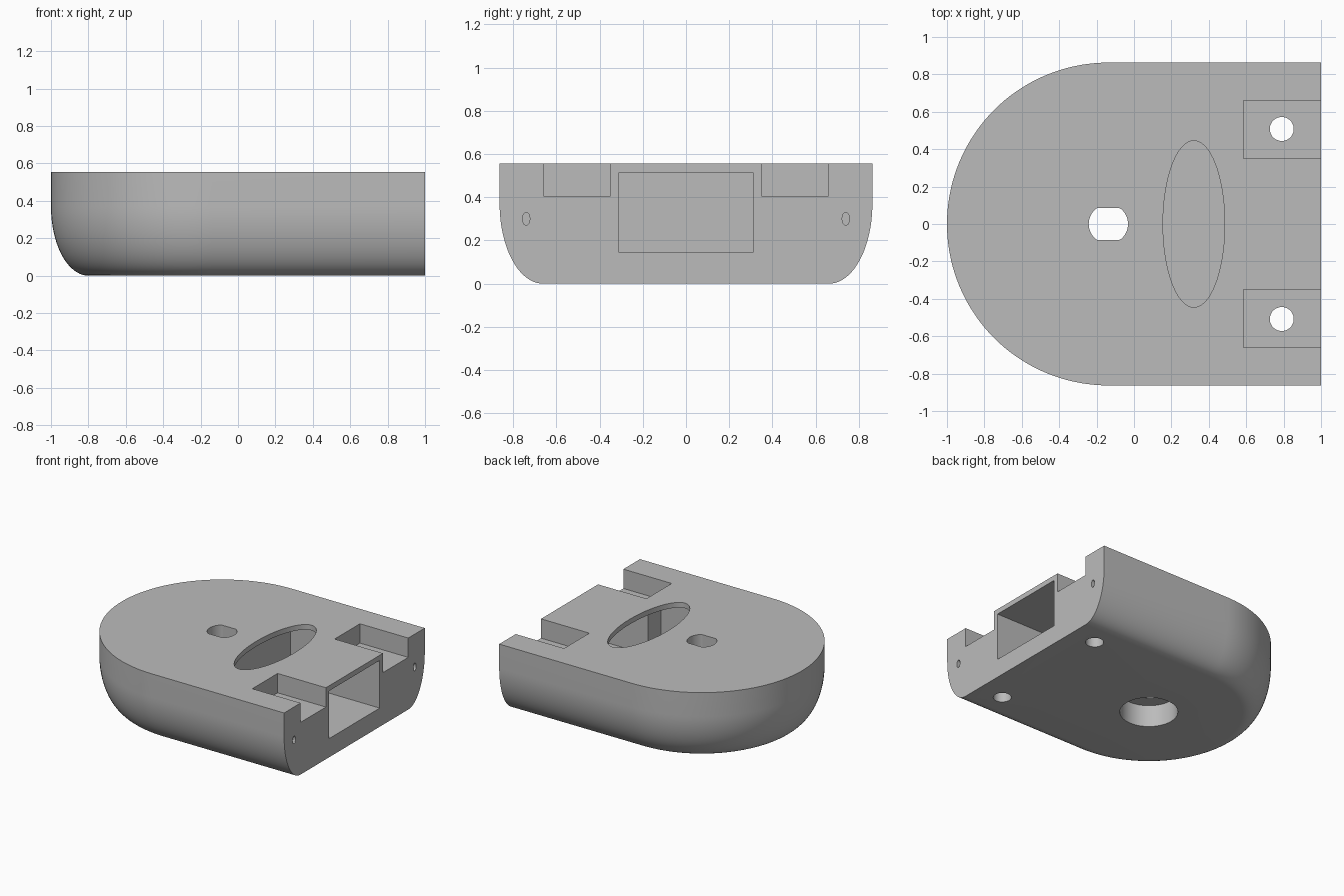
import bpy, bmesh, math
from math import cos, sin, pi

cube = bpy.data.objects.get("Cube")
if cube:
    bpy.data.objects.remove(cube, do_unlink=True)

HEIGHT, END, ARC_X, RADIUS = 0.555, 1.0, -0.137, 0.863
ROUND_IN, ROUND_UP = 0.2, 0.37      # elliptical rounding of the lower edge
LID, FLOOR = 0.515, 0.145           # cavity ceiling and floor

grey = bpy.data.materials.new("plain grey")
grey.use_nodes = True
colour = (0.5, 0.5, 0.5, 1)
grey.diffuse_color = colour
grey.node_tree.nodes["Principled BSDF"].inputs["Base Color"].default_value = colour


def loft(name, rings):
    """Closed solid through stacked rings of equal point count."""
    bm = bmesh.new()
    loops = [[bm.verts.new(p) for p in ring] for ring in rings]
    n = len(loops[0])
    for low, high in zip(loops, loops[1:]):
        for i in range(n):
            j = (i + 1) % n
            bm.faces.new((low[i], low[j], high[j], high[i]))
    bm.faces.new(loops[0][::-1])
    bm.faces.new(loops[-1])
    bmesh.ops.recalc_face_normals(bm, faces=bm.faces[:])
    mesh = bpy.data.meshes.new(name)
    bm.to_mesh(mesh)
    bm.free()
    mesh.materials.append(grey)
    obj = bpy.data.objects.new(name, mesh)
    bpy.context.collection.objects.link(obj)
    return obj


def prism(name, outline, z0, z1):
    return loft(name, [[(x, y, z) for x, y in outline] for z in (z0, z1)])


def box(name, x0, x1, y0, y1, z0, z1):
    return prism(name, [(x0, y0), (x1, y0), (x1, y1), (x0, y1)], z0, z1)


def ellipse(cx, cy, rx, ry, n=64):
    return [(cx + rx * cos(2 * pi * i / n), cy + ry * sin(2 * pi * i / n)) for i in range(n)]


def body_ring(inset, z, n=72):
    r = RADIUS - inset
    arc = [pi / 2 + pi * i / n for i in range(n + 1)]
    return ([(END, r, z)] + [(ARC_X + r * cos(a), r * sin(a), z) for a in arc]
            + [(END, -r, z)])


# Body: half-round slab with a rounded lower edge
rings = []
for i in range(21):
    a = pi / 2 * i / 20
    rings.append(body_ring(ROUND_IN * (1 - sin(a)), ROUND_UP * (1 - cos(a))))
rings.append(body_ring(0, HEIGHT))
body = loft("body", rings)

# Cavity with its end mouth and the oval window in the lid
cutters = [
    box("inner_cavity", 0.12, 0.545, -0.47, 0.47, FLOOR, LID),
    box("end_mouth", 0.5, 1.1, -0.31, 0.31, FLOOR, LID),
    prism("oval_window", ellipse(0.32, 0, 0.165, 0.445, 96), 0.4, 0.7),
]

# Shaft hole with two flats, and the round recess beneath it
flatted = [(x, max(-0.085, min(0.085, y))) for x, y in ellipse(ARC_X, 0, 0.105, 0.105)]
cutters.append(prism("shaft_hole", flatted, 0.1, 0.7))
cutters.append(prism("shaft_recess", ellipse(ARC_X, 0, 0.205, 0.205), -0.1, 0.17))

# Corner notches, screw holes and small end holes on both sides
for side, label in ((1, "back"), (-1, "front")):
    y0, y1 = sorted((side * 0.35, side * 0.66))
    cutters.append(box(label + "_notch", 0.585, 1.1, y0, y1, 0.405, 0.7))
    cutters.append(prism(label + "_screw_hole",
                         ellipse(0.79, side * 0.508, 0.064, 0.064, 48), -0.1, 0.5))
    oval = ellipse(side * 0.74, 0.3, 0.017, 0.03, 24)
    cutters.append(loft(label + "_end_hole",
                        [[(x, y, z) for y, z in oval] for x in (0.7, 1.1)]))

bpy.ops.object.select_all(action="DESELECT")
bpy.context.view_layer.objects.active = body
body.select_set(True)
for cutter in cutters:
    mod = body.modifiers.new(cutter.name, "BOOLEAN")
    mod.operation, mod.solver, mod.object = "DIFFERENCE", "EXACT", cutter
    bpy.ops.object.modifier_apply(modifier=mod.name)
    bpy.data.objects.remove(cutter, do_unlink=True)

bpy.ops.object.shade_smooth_by_angle(angle=math.radians(30))
